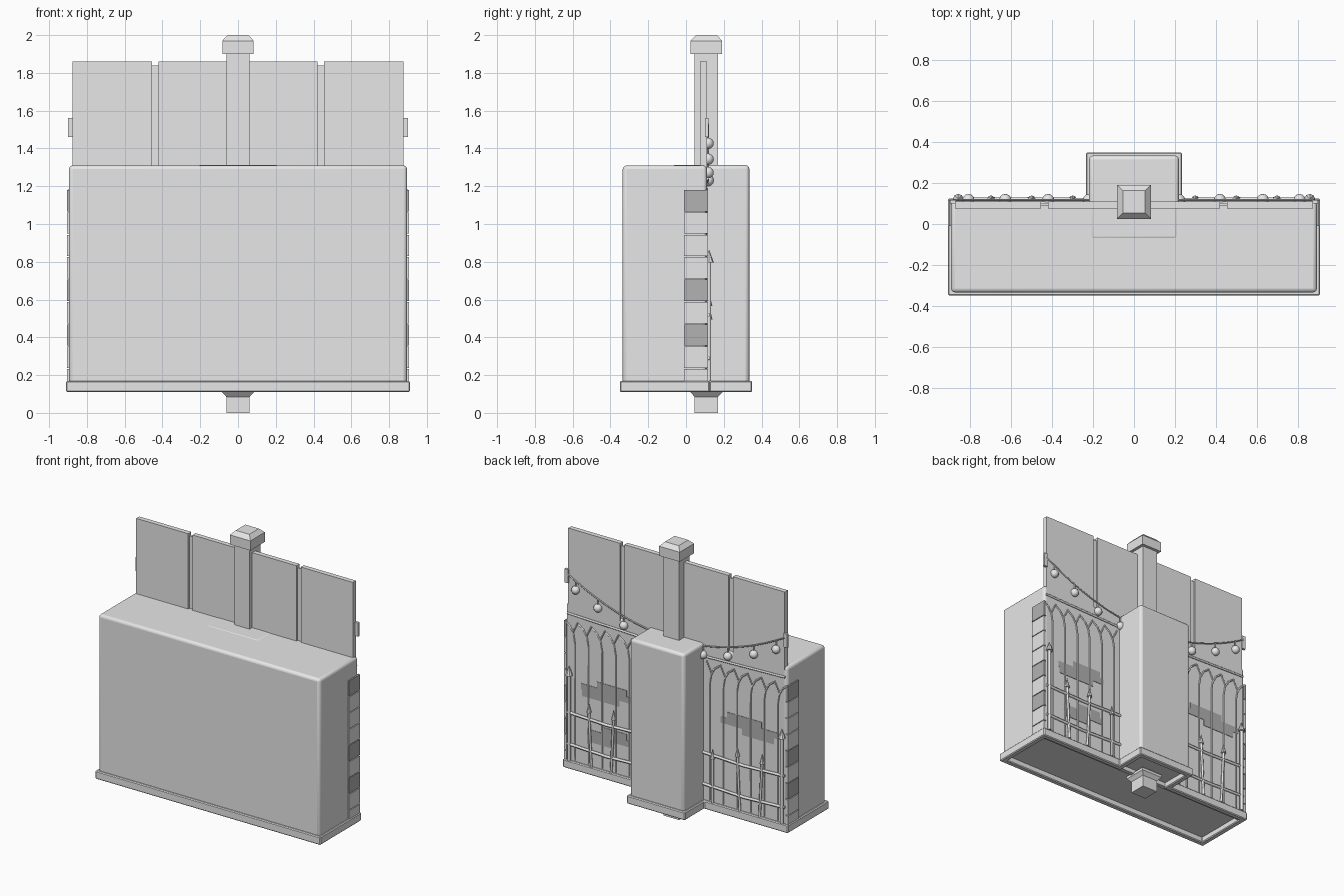
import bpy, bmesh, math
from mathutils import Vector

cube = bpy.data.objects.get("Cube")
if cube:
    bpy.data.objects.remove(cube, do_unlink=True)


def material(name, value):
    m = bpy.data.materials.new(name)
    m.use_nodes = True
    m.diffuse_color = (value, value, value, 1)
    m.node_tree.nodes["Principled BSDF"].inputs["Base Color"].default_value = (value, value, value, 1)
    return m


LIGHT = material("light grey", 0.8)
DARK = material("dark grey", 0.45)
BACK = 0.11          # plane of the rear wall


def finish(name, bm, mat=LIGHT, bevel=0, segments=1):
    bmesh.ops.recalc_face_normals(bm, faces=bm.faces)
    mesh = bpy.data.meshes.new(name)
    bm.to_mesh(mesh)
    bm.free()
    mesh.materials.append(mat)
    ob = bpy.data.objects.new(name, mesh)
    bpy.context.collection.objects.link(ob)
    if bevel:
        mod = ob.modifiers.new("soft_edges", "BEVEL")
        mod.width, mod.segments = bevel, segments
    return ob


def smooth(ob, angle=40):
    bpy.ops.object.select_all(action="DESELECT")
    ob.select_set(True)
    bpy.context.view_layer.objects.active = ob
    bpy.ops.object.shade_smooth_by_angle(angle=math.radians(angle))


def box(name, x, y, z, mat=LIGHT, bevel=0, segments=1):
    bm = bmesh.new()
    bmesh.ops.create_cube(bm, size=1)
    for v in bm.verts:
        for i, (lo, hi) in enumerate((x, y, z)):
            v.co[i] = lo if v.co[i] < 0 else hi
    return finish(name, bm, mat, bevel, segments)


def square_stack(name, levels, cy):
    """Square section swept up through (height, half width) levels."""
    bm = bmesh.new()
    rings = [[bm.verts.new((sx * h, cy + sy * h, z))
              for sx, sy in ((-1, -1), (1, -1), (1, 1), (-1, 1))] for z, h in levels]
    for a, b in zip(rings, rings[1:]):
        for i in range(4):
            j = (i + 1) % 4
            bm.faces.new((a[i], a[j], b[j], b[i]))
    bm.faces.new(rings[0])
    bm.faces.new(rings[-1])
    return finish(name, bm)


def rod(name, points, radius):
    curve = bpy.data.curves.new(name, "CURVE")
    curve.dimensions = "3D"
    curve.bevel_depth = radius
    curve.bevel_resolution = 1
    curve.use_fill_caps = True
    spline = curve.splines.new("POLY")
    spline.points.add(len(points) - 1)
    for p, co in zip(spline.points, points):
        p.co = (*co, 1)
    curve.materials.append(LIGHT)
    ob = bpy.data.objects.new(name, curve)
    bpy.context.collection.objects.link(ob)
    return ob


def span(side, a, b):
    return tuple(sorted((side * a, side * b)))


# Rounded main block and rear buttress
smooth(box("main_block", (-0.895, 0.895), (-0.335, BACK), (0.15, 1.31), bevel=0.02, segments=3))
smooth(box("rear_buttress", (-0.22, 0.22), (-0.08, 0.335), (0.15, 1.312), bevel=0.02, segments=3))

# Hollow plinth frame following the T-shaped footprint
def footprint(d):
    half = [(0.895 + d, -0.335 - d), (0.895 + d, BACK + d), (0.22 + d, BACK + d), (0.22 + d, 0.335 + d)]
    return half + [(-x, y) for x, y in reversed(half)]


bm = bmesh.new()
loops = [[bm.verts.new((x, y, z)) for x, y in footprint(d)]
         for d, z in ((0.015, 0.11), (0.015, 0.17), (-0.025, 0.17), (-0.025, 0.11))]
for a, b in zip(loops, loops[1:] + loops[:1]):
    for i in range(8):
        j = (i + 1) % 8
        bm.faces.new((a[i], a[j], b[j], b[i]))
finish("plinth", bm, bevel=0.006)
box("plinth_cross_bar", (-0.87, 0.87), (0.07, 0.1), (0.12, 0.17))

# Central post with cap and foot
POST_Y = 0.108
square_stack("post", [(0, 0.062), (0.085, 0.062), (0.11, 0.085), (0.13, 0.085), (0.13, 0.062), (1.9, 0.062)], POST_Y)
square_stack("post_cap", [(1.9, 0.083), (1.97, 0.083), (2.0, 0.055)], POST_Y)

# Upright boards with recessed strips between them
box("middle_board", (-0.42, 0.42), (0.075, BACK), (1.2, 1.86))
for s, tag in ((1, "left"), (-1, "right")):
    box(tag + "_outer_board", span(s, 0.455, 0.875), (0.075, BACK), (1.2, 1.86))
    box(tag + "_joint_strip", span(s, 0.42, 0.455), (0.088, 0.1), (1.2, 1.84))
    box(tag + "_wire_hook", span(s, 0.87, 0.9), (0.1, 0.118), (1.46, 1.56))

    # Stacked corner blocks on the side wall
    for i in range(9):
        top = 1.18 - i * 0.1185
        box(tag + "_corner_block", span(s, 0.885, 0.905), (-0.01, BACK + 0.006),
            (max(top - 0.113, 0.17), top), DARK if i in (0, 4, 6) else LIGHT)

    # Sagging wire with hanging bulbs
    def sag(x):
        return 1.28 + 0.25 * (x / 0.88) ** 2
    wire_xs = [0.2 + 0.68 * i / 12 for i in range(13)]
    rod(tag + "_wire", [(s * x, 0.117, sag(x)) for x in wire_xs], 0.005)
    for x in (0.22, 0.42, 0.63, 0.81):
        low = sag(x) - 0.065
        rod(tag + "_bulb_cord", [(s * x, 0.117, sag(x)), (s * x, 0.117, low)], 0.005)
        bm = bmesh.new()
        bmesh.ops.create_uvsphere(bm, u_segments=12, v_segments=8, radius=0.03)
        bmesh.ops.translate(bm, vec=(s * x, 0.117, low), verts=bm.verts)
        smooth(finish(tag + "_bulb", bm), 60)

    # Trellis of hooked stems under a top rail
    rod(tag + "_top_rail", [(s * 0.22, 0.113, 1.22), (s * 0.88, 0.113, 1.24)], 0.008)
    for i in range(6):
        x = 0.27 + i * 0.11
        path = [(x, 0.18), (x, 1.03), (x + 0.012, 1.1), (x + 0.04, 1.15), (x + 0.08, 1.18)]
        rod(tag + "_stem", [(s * px, 0.112, pz) for px, pz in path], 0.006)
        rod(tag + "_stem_twig", [(s * (x + 0.015), 0.112, 1.11), (s * (x - 0.025), 0.112, 1.19)], 0.005)

    # Low fence: two rails and pointed pickets
    for z in (0.29, 0.52):
        rod(tag + "_fence_rail", [(s * 0.22, 0.118, z), (s * 0.55, 0.12, z - 0.012),
                                  (s * 0.88, 0.118, z)], 0.01)
    for x, lean, top in ((0.86, 0.0, 0.8), (0.7, 0.02, 0.57), (0.5, -0.02, 0.57), (0.3, 0.0, 0.5)):
        r = 0.013 if top > 0.7 else 0.009
        rod(tag + "_picket", [(s * (x - lean), 0.122, 0.17), (s * x, 0.122, top)], r)
        bm = bmesh.new()
        bmesh.ops.create_cone(bm, cap_ends=True, segments=8, radius1=r * 2, radius2=0, depth=0.07)
        bmesh.ops.translate(bm, vec=Vector((s * x, 0.122, top + 0.03)), verts=bm.verts)
        finish(tag + "_picket_tip", bm)


# Exposed masonry courses as thin plates on the rear wall
def courses(name, cx, cz, widths):
    for i, (w, shift) in enumerate(widths):
        z = cz - i * 0.045
        box(name, (cx + shift - w, cx + shift + w), (BACK - 0.003, BACK + 0.003), (z - 0.045, z), DARK)


courses("left_upper_masonry", 0.57, 0.8, ((0.12, -0.05), (0.2, 0), (0.15, 0.04)))
courses("left_lower_masonry", 0.55, 0.48, ((0.1, -0.05), (0.17, 0), (0.1, 0.05)))
courses("right_masonry", -0.6, 0.86, ((0.14, 0.05), (0.24, 0), (0.13, -0.06)))
